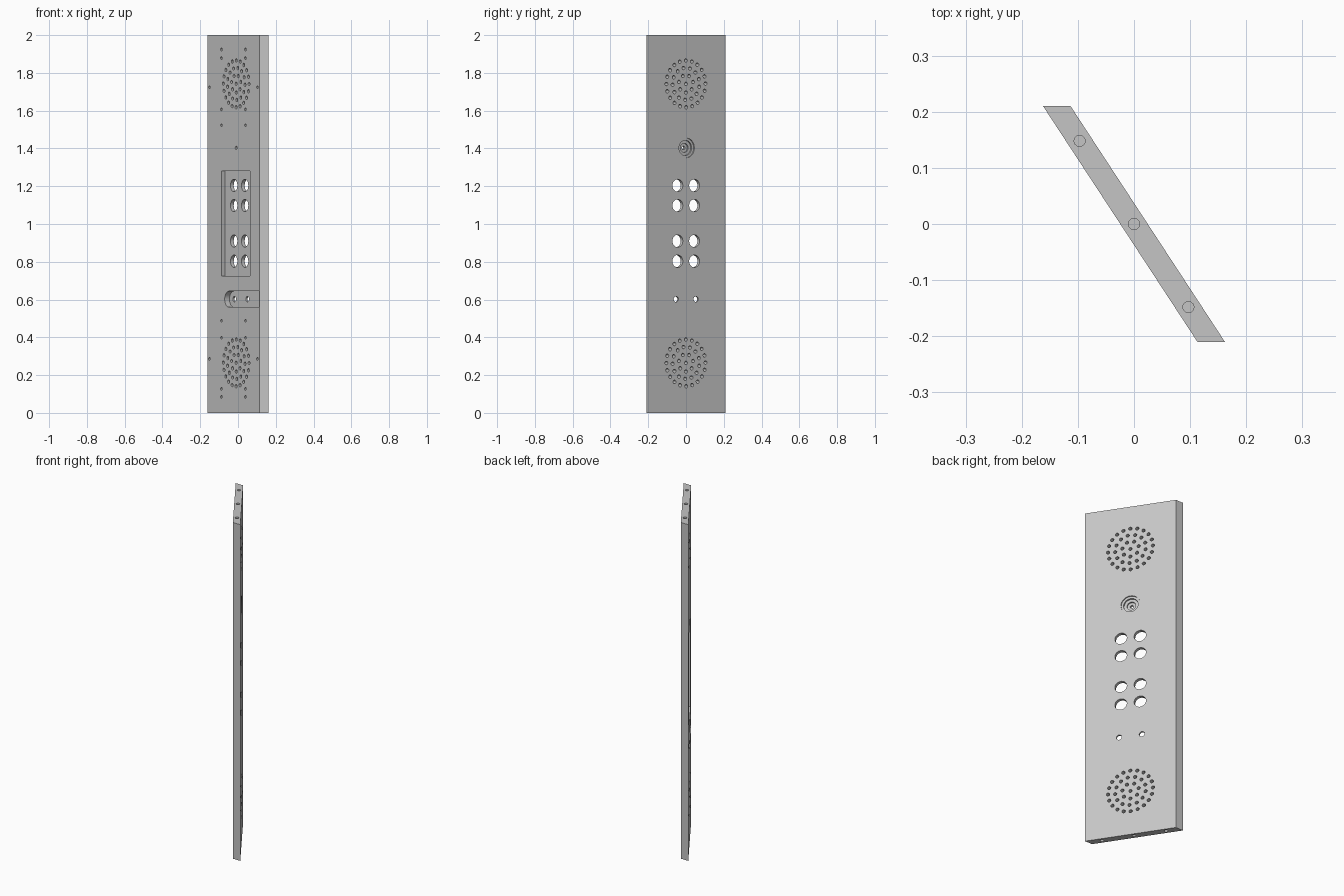
import bpy, bmesh
from math import pi, sin, cos
from mathutils import Matrix, Vector

if "Cube" in bpy.data.objects:
    bpy.data.objects.remove(bpy.data.objects["Cube"])

# Panel axes: along the width, through the thickness, up
ALONG = Vector((0.548, -0.837, 0)).normalized()
THROUGH = Vector((-ALONG.y, ALONG.x, 0))
FRAME = Matrix((ALONG, THROUGH, (0, 0, 1))).transposed().to_4x4()
HALF = 0.0205      # half thickness
MID = 0.0134       # centre line of the outer face; the inner face is at -MID

metal = bpy.data.materials.new("grey metal")
metal.use_nodes = True
grey = (0.56, 0.56, 0.56, 1)
metal.diffuse_color = grey
metal.node_tree.nodes["Principled BSDF"].inputs["Base Color"].default_value = grey


def make_object(name, bm):
    bmesh.ops.recalc_face_normals(bm, faces=bm.faces)
    mesh = bpy.data.meshes.new(name)
    bm.to_mesh(mesh)
    bm.free()
    mesh.materials.append(metal)
    ob = bpy.data.objects.new(name, mesh)
    bpy.context.collection.objects.link(ob)
    return ob


def prism(bm, outline, offset):
    """Close an outline and extrude it by an offset."""
    face = bm.faces.new([bm.verts.new(p) for p in outline])
    moved = bmesh.ops.extrude_face_region(bm, geom=[face])["geom"]
    bmesh.ops.translate(bm, vec=offset,
                        verts=[v for v in moved if isinstance(v, bmesh.types.BMVert)])


def drill(bm, t, z, radius, start=-0.05, end=0.05, sides=16):
    """Hole cutter at right angles to the big faces."""
    place = FRAME @ Matrix.Translation((t, (start + end) / 2, z)) @ Matrix.Rotation(pi / 2, 4, 'X')
    bmesh.ops.create_cone(bm, cap_ends=True, segments=sides, radius1=radius,
                          radius2=radius, depth=end - start, matrix=place)


def cut(target, bm):
    cutter = make_object("cutter", bm)
    cutter.hide_render = True
    mod = target.modifiers.new("cut", 'BOOLEAN')
    mod.operation, mod.solver, mod.object = 'DIFFERENCE', 'EXACT', cutter
    bpy.context.view_layer.objects.active = target
    bpy.ops.object.modifier_apply(modifier=mod.name)
    bpy.data.objects.remove(cutter)


# Slanted panel with ends parallel to x
bm = bmesh.new()
prism(bm, [(-0.162, 0.21, 0), (-0.113, 0.21, 0), (0.162, -0.21, 0), (0.113, -0.21, 0)], (0, 0, 2))
panel = make_object("intercom_panel", bm)

# Button pocket and round-ended slot on the inner face
bm = bmesh.new()
pocket = [(-0.126, 0.725), (0.148, 0.725), (0.148, 1.28), (-0.126, 1.28)]
prism(bm, [FRAME @ Vector((t, -0.06, z)) for t, z in pocket], THROUGH * 0.06)
slot = [(-0.055 - 0.0425 * sin(a * pi / 16), 0.602 - 0.0425 * cos(a * pi / 16)) for a in range(17)]
slot += [(0.235, 0.6445), (0.235, 0.5595)]
prism(bm, [FRAME @ Vector((t, -0.06, z)) for t, z in slot], THROUGH * 0.07)
cut(panel, bm)

# Stepped bore for the camera, opening on the outer face
for radius, floor in ((0.053, 0.014), (0.04, 0.004), (0.024, -0.004), (0.009, -0.05)):
    bm = bmesh.new()
    drill(bm, MID, 1.403, radius, floor, 0.05, 32)
    cut(panel, bm)

bm = bmesh.new()
# Button holes and slot screw holes
for side in (-1, 1):
    for z in (0.803, 0.91, 1.098, 1.204):
        drill(bm, MID + side * 0.053, z, 0.033, sides=32)
    drill(bm, MID + side * 0.063, 0.602, 0.015)

# Speaker grilles
for centre in (0.265, 1.742):
    for count, ring in ((20, 0.124), (13, 0.085), (7, 0.046), (1, 0)):
        for i in range(count):
            a = 2 * pi * i / count + ring * 5
            drill(bm, MID + ring * cos(a), centre + ring * sin(a), 0.0095, sides=12)

# Blind screw holes around the speakers on the inner face
for side in (-1, 1):
    for z in (0.085, 0.127, 0.398, 0.488, 1.523, 1.607, 1.878, 1.924):
        drill(bm, -MID + side * 0.116, z, 0.008, -0.05, 0, 12)
    for z in (0.286, 1.724):
        drill(bm, -MID + side * 0.232, z, 0.008, -0.05, -0.01, 12)

# Fixing holes in the top and bottom edges
for end in (0, 2):
    for t in (-0.177, 0, 0.177):
        place = FRAME @ Matrix.Translation((t, 0, end))
        bmesh.ops.create_cone(bm, cap_ends=True, segments=12, radius1=0.01,
                              radius2=0.01, depth=0.1, matrix=place)
cut(panel, bm)

bpy.ops.object.select_all(action='DESELECT')
panel.select_set(True)
bpy.context.view_layer.objects.active = panel
bpy.ops.object.shade_smooth_by_angle(angle=pi / 5)
